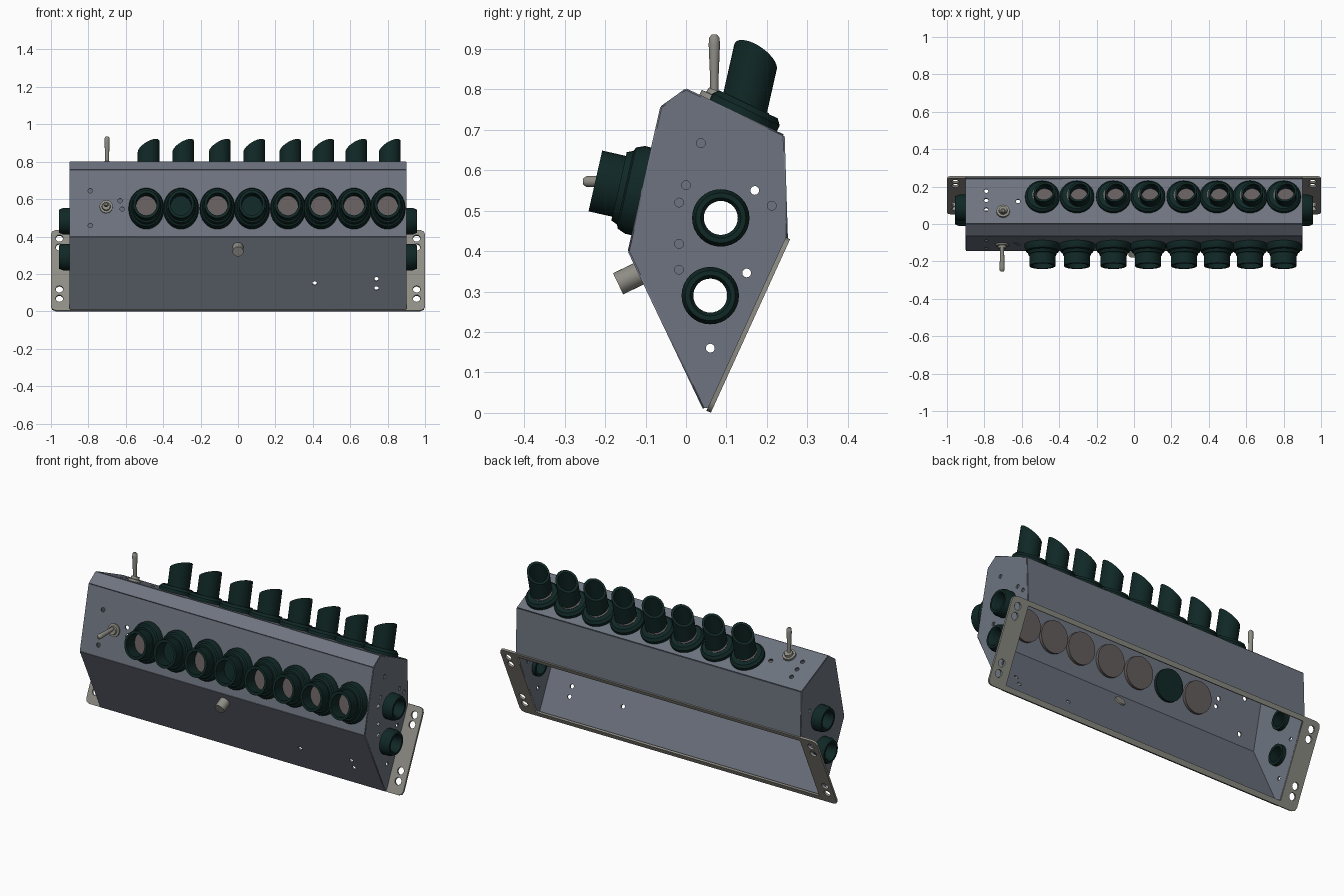
import bpy, math
from mathutils import Matrix, Vector

if "Cube" in bpy.data.objects:
    bpy.data.objects.remove(bpy.data.objects["Cube"])


def material(name, rgb):
    m = bpy.data.materials.new(name)
    m.diffuse_color = (*rgb, 1)
    m.use_nodes = True
    m.node_tree.nodes["Principled BSDF"].inputs["Base Color"].default_value = m.diffuse_color
    return m


STEEL = material("blue grey paint", (0.155, 0.175, 0.215))
METAL = material("warm grey metal", (0.27, 0.265, 0.235))
GREEN = material("dark green plastic", (0.005, 0.021, 0.019))
LENS = material("brown grey lens", (0.13, 0.11, 0.11))


def frame(origin, x, y):
    """Matrix with local x and y axes given in world space."""
    x, y = Vector(x).normalized(), Vector(y).normalized()
    m = Matrix((x, y, x.cross(y))).transposed().to_4x4()
    m.translation = Vector(origin)
    return m


def along(origin, axis):
    """Matrix whose local z runs along the axis."""
    z = Vector(axis).normalized()
    x = Vector((1, 0, 0)) if abs(z.x) < 0.9 else Vector((0, 1, 0))
    return frame(origin, x, z.cross(x))


def add(name, mesh, mat, matrix, smooth=False):
    mesh.materials.clear()
    mesh.materials.append(mat)
    ob = bpy.data.objects.new(name, mesh)
    ob.matrix_world = matrix
    bpy.context.collection.objects.link(ob)
    if smooth:
        bpy.ops.object.select_all(action='DESELECT')
        ob.select_set(True)
        bpy.context.view_layer.objects.active = ob
        bpy.ops.object.shade_smooth_by_angle(angle=math.radians(35))
    return ob


def circle(cx, cy, r, n=16):
    return [(cx + r * math.cos(2 * math.pi * i / n), cy + r * math.sin(2 * math.pi * i / n)) for i in range(n)]


def plate(name, loops, mat, matrix, thick=0.008):
    """Flat sheet: first loop is the outline, the rest are holes."""
    cu = bpy.data.curves.new(name, 'CURVE')
    cu.dimensions = '2D'
    cu.fill_mode = 'BOTH'
    cu.extrude = thick / 2
    for loop in loops:
        sp = cu.splines.new('POLY')
        sp.points.add(len(loop) - 1)
        for p, (u, v) in zip(sp.points, loop):
            p.co = (u, v, 0, 1)
        sp.use_cyclic_u = True
    tmp = bpy.data.objects.new("tmp", cu)
    bpy.context.collection.objects.link(tmp)
    dg = bpy.context.evaluated_depsgraph_get()
    mesh = bpy.data.meshes.new_from_object(tmp.evaluated_get(dg))
    bpy.data.objects.remove(tmp)
    return add(name, mesh, mat, matrix)


def lathe(name, profile, mat, matrix, n=32, sy=1.0, slant=None, closed=True):
    """Revolve (radius, height) points; slant tilts the points above 0.05."""
    verts, faces, k = [], [], len(profile)
    for i in range(n):
        a = 2 * math.pi * i / n
        for r, h in profile:
            x, y = r * math.cos(a), r * math.sin(a) * sy
            if slant and h > 0.05:
                h += slant[0] * x + slant[1] * y
            verts.append((x, y, h))
    for i in range(n):
        j = (i + 1) % n
        for p in range(k if closed else k - 1):
            q = (p + 1) % k
            faces.append((i * k + p, j * k + p, j * k + q, i * k + q))
    if not closed:
        faces.append([i * k for i in reversed(range(n))])
        faces.append([i * k + k - 1 for i in range(n)])
    mesh = bpy.data.meshes.new(name)
    mesh.from_pydata(verts, [], faces)
    mesh.update()
    return add(name, mesh, mat, matrix, True)


def rod(name, profile, mat, matrix, n=24):
    return lathe(name, profile, mat, matrix, n, closed=False)


def panel(name, a, b, holes=(), w=0.898):
    """Long housing sheet between two (y, z) profile points."""
    d = Vector((0, b[0] - a[0], b[1] - a[1]))
    rect = [(-w, 0), (w, 0), (w, d.length), (-w, d.length)]
    loops = [rect] + [circle(x, v, 0.012, 12) for x, v in holes]
    return plate(name, loops, STEEL, frame((0, *a), (1, 0, 0), d))


# Housing sheets
FOOT, BELLY, BROW, RIDGE = (0.045, 0.012), (-0.14, 0.40), (-0.06, 0.755), (0.0, 0.798)
SHOULDER, LIP = (0.24, 0.685), (0.248, 0.43)
panel("front_lower_panel", FOOT, BELLY, [(0.41, 0.155), (0.74, 0.18), (0.74, 0.125)])
panel("front_upper_panel", BELLY, BROW,
      [(-0.79, 0.25), (-0.79, 0.06), (-0.63, 0.195), (-0.62, 0.15)])
panel("front_chamfer", BROW, RIDGE)
panel("top_panel", RIDGE, SHOULDER, [(-0.79, 0.194), (-0.79, 0.139), (-0.79, 0.083), (-0.62, 0.133)])
panel("back_panel", SHOULDER, LIP)

# End plates with port holes and screw holes
PORTS = [(0.086, 0.482), (0.06, 0.29)]
through = [(0.17, 0.55), (0.15, 0.346), (0.06, 0.16)]
single = [(0.037, 0.667), (0.0, 0.563), (-0.017, 0.52), (-0.017, 0.418), (-0.017, 0.354), (0.212, 0.512)]
outline = [FOOT, (0.06, 0.012), (0.14, 0.185), LIP, SHOULDER, RIDGE, BROW, BELLY]
for side, word in ((1, "right"), (-1, "left")):
    small = through + (single if side > 0 else [])
    loops = [outline] + [circle(y, z, 0.045, 32) for y, z in PORTS] + [circle(y, z, 0.011, 12) for y, z in small]
    plate(word + "_end_plate", loops, STEEL, frame((side * 0.896, 0, 0), (0, 1, 0), (0, 0, 1)))
    # Ring connectors in the end plates
    for i, (y, z) in enumerate(PORTS):
        lathe(f"{word}_port_{i}", [(0.042, -0.03), (0.056, -0.03), (0.056, 0.0), (0.071, 0.0), (0.071, 0.035),
                                   (0.062, 0.057), (0.05, 0.057), (0.042, 0.045)],
              GREEN, along((side * 0.9, y, z), (side, 0, 0)))

# Mounting frame around the open lower back
base, tip = Vector((0, 0.056, 0.003)), Vector((0, 0.252, 0.432))
L = (tip - base).length
c = 0.025
rim = [(s * (1 - c + c * math.cos(a)), v + t * (-c + c * math.sin(a)))
       for s, v, t, angles in ((1, L, 1, (0, 45, 90)), (-1, L, 1, (90, 45, 0)),
                               (-1, 0, -1, (0, 45, 90)), (1, 0, -1, (90, 45, 0)))
       for a in map(math.radians, angles)]
opening = [(-0.893, 0.028), (0.893, 0.028), (0.893, L - 0.025), (-0.893, L - 0.025)]
bolts = [circle(s * 0.955, v, 0.02) for s in (-1, 1) for v in (0.07, 0.125, L - 0.1, L - 0.048)]
plate("mounting_frame", [rim, opening] + bolts, METAL, frame(base, (1, 0, 0), tip - base), 0.012)

# Eight lights on the front and eight hooded lights on the top
XS = [-0.49, -0.305, -0.11, 0.075, 0.267, 0.444, 0.62, 0.80]
N_FRONT = Vector((0, -0.975, 0.22))
N_TOP = Vector((0, 0.432, 0.902))
for i, x in enumerate(XS):
    front = Vector((x, -0.107, 0.547))
    m = along(front, N_FRONT)
    lathe(f"front_socket_{i}", [(0.056, 0.0), (0.095, 0.0), (0.095, 0.02), (0.088, 0.04), (0.08, 0.044),
                                (0.074, 0.06), (0.056, 0.06)], GREEN, m, sy=1.17)
    lathe(f"front_barrel_{i}", [(0.056, 0.04), (0.07, 0.04), (0.07, 0.12), (0.056, 0.12)], GREEN, m, sy=1.1)
    rod(f"front_lens_{i}", [(0.062, 0.0), (0.062, 0.045)], GREEN if i in (1, 3) else LENS, m)
    rod(f"front_light_back_{i}", [(0.085, -0.022), (0.085, 0.0)], GREEN if i == 1 else LENS, m)

    top = Vector((x, 0.14, 0.732))
    m = along(top, N_TOP)
    lathe(f"top_socket_{i}", [(0.05, 0.0), (0.092, 0.0), (0.092, 0.02), (0.08, 0.034), (0.05, 0.034)], GREEN, m)
    rod(f"top_lens_{i}", [(0.055, 0.0), (0.055, 0.036)], LENS, m)
    rod(f"top_light_back_{i}", [(0.085, -0.022), (0.085, 0.0)], LENS, m)
    lathe(f"top_hood_{i}", [(0.046, -0.02), (0.058, -0.02), (0.058, 0.113), (0.046, 0.113)], GREEN,
          along((x + 0.012, 0.147, 0.77), (0, 0.22, 0.975)), slant=(0.5, -0.32))

# Toggle switches on the top and front
NUT = [(0.036, -0.004), (0.036, 0.012), (0.024, 0.013), (0.022, 0.026)]
LEVER = [(0.010, 0.0), (0.011, 0.05), (0.014, 0.12), (0.013, 0.137), (0.007, 0.145)]
rod("top_switch_nut", NUT, METAL, along((-0.70, 0.066, 0.772), N_TOP), 12)
rod("top_switch_lever", LEVER, METAL, along((-0.70, 0.07, 0.79), (0, 0, 1)))
rod("front_switch_nut", NUT, METAL, along((-0.705, -0.105, 0.558), N_FRONT), 12)
rod("front_switch_lever", LEVER, METAL, along((-0.705, -0.11, 0.572), (0, -1, 0)))

# Short drain stub in the middle of the lower front
rod("front_stub", [(0.029, -0.01), (0.029, 0.062)], METAL, along((0, -0.112, 0.346), (0, -0.9, -0.43)))
